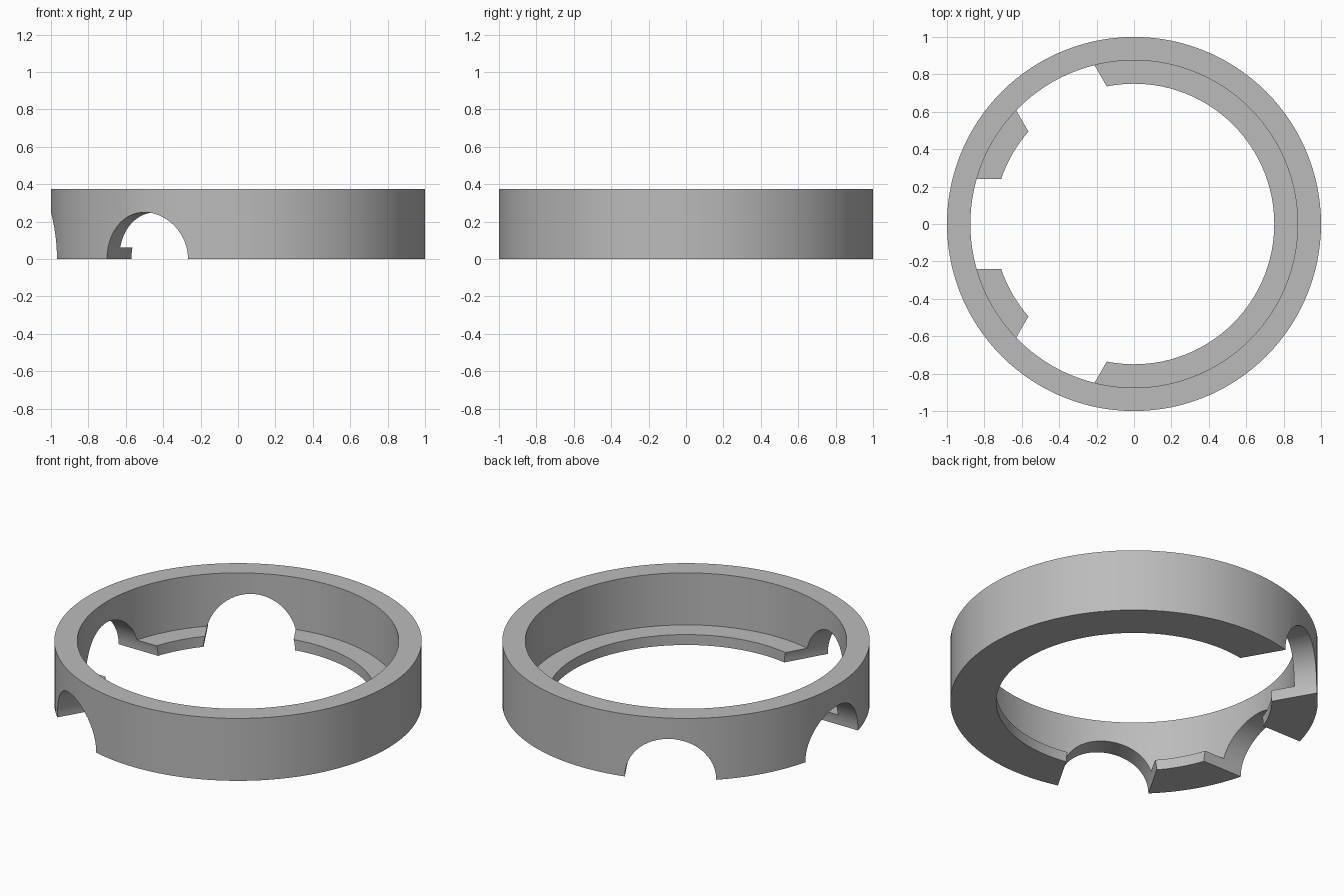
import bpy
import bmesh
from math import cos, sin, pi, radians
from mathutils import Matrix, Vector

cube = bpy.data.objects.get("Cube")
if cube:
    bpy.data.objects.remove(cube, do_unlink=True)

OUTER, INNER, LIP = 1.0, 0.875, 0.75
HEIGHT, LIP_HEIGHT = 0.375, 0.0625
ARCH_RADIUS = 0.25
SEGMENTS = 120

grey = bpy.data.materials.new("plain grey")
grey.use_nodes = True
colour = (0.5, 0.5, 0.5, 1)
grey.diffuse_color = colour
grey.node_tree.nodes["Principled BSDF"].inputs["Base Color"].default_value = colour


def make_object(name, bm):
    bmesh.ops.recalc_face_normals(bm, faces=bm.faces)
    mesh = bpy.data.meshes.new(name)
    bm.to_mesh(mesh)
    bm.free()
    mesh.materials.append(grey)
    obj = bpy.data.objects.new(name, mesh)
    bpy.context.collection.objects.link(obj)
    return obj


# Ring wall with an inner lip at the bottom, swept from its cross-section
profile = [(OUTER, 0), (OUTER, HEIGHT), (INNER, HEIGHT),
           (INNER, LIP_HEIGHT), (LIP, LIP_HEIGHT), (LIP, 0)]
bm = bmesh.new()
loops = []
for i in range(SEGMENTS):
    a = 2 * pi * i / SEGMENTS
    loops.append([bm.verts.new((r * cos(a), r * sin(a), z)) for r, z in profile])
for i, loop in enumerate(loops):
    following = loops[(i + 1) % SEGMENTS]
    for j in range(len(profile)):
        k = (j + 1) % len(profile)
        bm.faces.new((loop[j], following[j], following[k], loop[k]))
ring = make_object("ring", bm)

# Round arch cutters, pointing outward through the wall
cutters = []
for degrees in (120, 180, 240):
    direction = Vector((cos(radians(degrees)), sin(radians(degrees)), 0))
    bm = bmesh.new()
    matrix = (Matrix.Translation(direction * 0.9)
              @ Matrix.Rotation(radians(degrees), 4, "Z")
              @ Matrix.Rotation(pi / 2, 4, "Y"))
    bmesh.ops.create_cone(bm, cap_ends=True, segments=64, radius1=ARCH_RADIUS,
                          radius2=ARCH_RADIUS, depth=0.6, matrix=matrix)
    cutter = make_object("arch_cutter", bm)
    cutter.hide_render = True
    cutters.append(cutter)
    cut = ring.modifiers.new("arch", "BOOLEAN")
    cut.operation = "DIFFERENCE"
    cut.solver = "EXACT"
    cut.object = cutter

# Apply the cuts, remove the cutters and smooth the curved walls
bpy.ops.object.select_all(action="DESELECT")
ring.select_set(True)
bpy.context.view_layer.objects.active = ring
for modifier in list(ring.modifiers):
    bpy.ops.object.modifier_apply(modifier=modifier.name)
for cutter in cutters:
    bpy.data.objects.remove(cutter, do_unlink=True)
bpy.ops.object.shade_smooth_by_angle(angle=radians(30))
